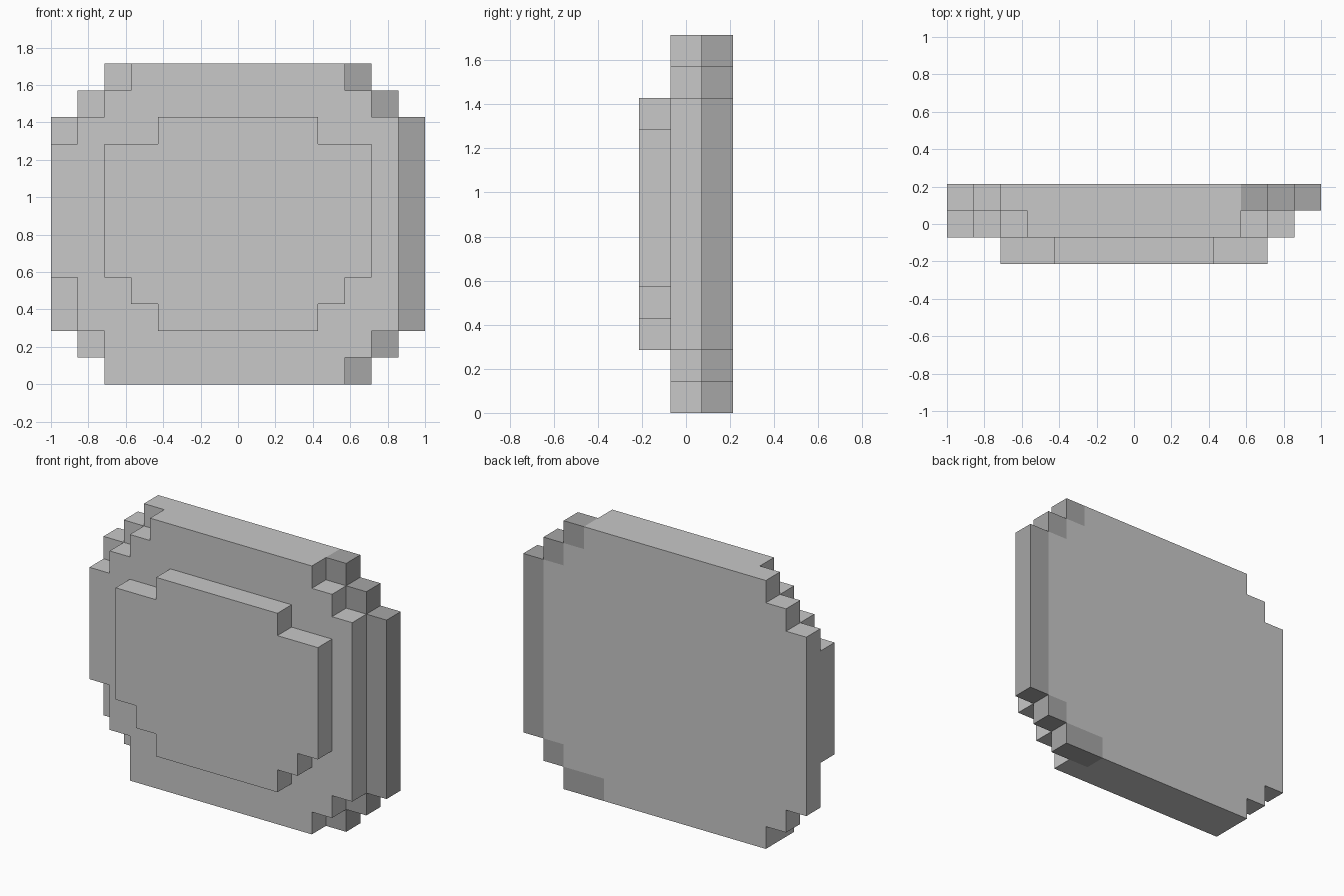
import bpy, bmesh
from mathutils import Vector

if "Cube" in bpy.data.objects:
    bpy.data.objects.remove(bpy.data.objects["Cube"])

U = 1 / 7  # size of one block


def material(name, v):
    m = bpy.data.materials.new(name)
    m.diffuse_color = (v, v, v, 1)
    m.use_nodes = True
    m.node_tree.nodes["Principled BSDF"].inputs["Base Color"].default_value = m.diffuse_color
    return m


def layer(y, *boxes):
    """Union of (x0, x1, z0, z1) block ranges in depth layer y."""
    return {(x, y, z) for x0, x1, z0, z1 in boxes
            for x in range(x0, x1) for z in range(z0, z1)}


# Front plate, middle slab with a lopsided outline, full stepped back slab
plate = layer(-1, (-5, 5, 4, 9), (-4, 4, 3, 4), (-3, 3, 2, 10))
middle = layer(0, (-7, -6, 4, 9), (-6, -5, 2, 10), (-5, -4, 0, 11),
               (-4, 4, 0, 12), (4, 5, 1, 11), (5, 6, 2, 10))
back = layer(1, (-7, 7, 2, 10), (-6, 6, 1, 11), (-5, 5, 0, 12))
# Darker right-hand edge of the back slab
edge = layer(1, (6, 7, 2, 10), (5, 6, 1, 2), (5, 6, 10, 11),
             (4, 5, 11, 12), (3, 5, 0, 1))
solid = plate | middle | back


def build(name, cells, mat):
    """Make only the outward faces of the blocks, merged into flat panels."""
    bm = bmesh.new()
    for c in cells:
        for axis in range(3):
            for s in (-1, 1):
                n = list(c)
                n[axis] += s
                if tuple(n) in solid:
                    continue
                d = [Vector((0, 0, 0)) for _ in range(3)]
                for i in range(3):
                    d[i][i] = 0.5
                mid = Vector((c[0] + 0.5, c[1], c[2] + 0.5)) + d[axis] * s
                a, b = d[(axis + 1) % 3], d[(axis + 2) % 3]
                quad = [mid - a - b, mid + a - b, mid + a + b, mid - a + b]
                if s < 0:
                    quad.reverse()
                bm.faces.new([bm.verts.new(p * U) for p in quad])
    bmesh.ops.remove_doubles(bm, verts=bm.verts[:], dist=0.001)
    bmesh.ops.dissolve_limit(bm, angle_limit=0.02, verts=bm.verts[:], edges=bm.edges[:])
    me = bpy.data.meshes.new(name)
    bm.to_mesh(me)
    bm.free()
    me.materials.append(mat)
    bpy.context.collection.objects.link(bpy.data.objects.new(name, me))


light = material("light grey", 0.578)
dark = material("dark grey", 0.381)
build("front_plate", plate, light)
build("middle_slab", middle, light)
build("back_slab", back - edge, light)
build("dark_back_edge", edge, dark)
